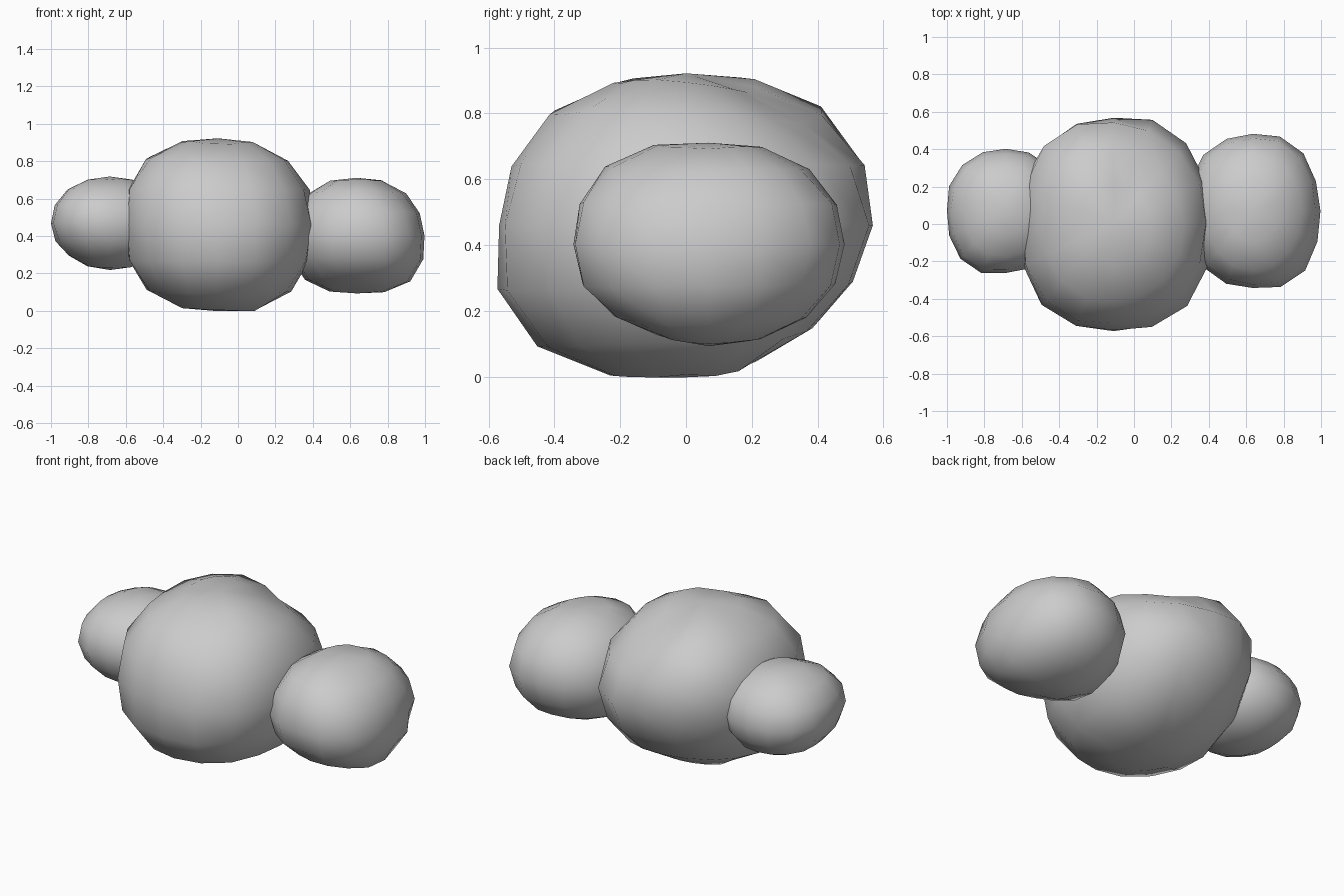
import bpy, bmesh, random
from mathutils import Vector

if "Cube" in bpy.data.objects:
    bpy.data.objects.remove(bpy.data.objects["Cube"])

random.seed(4)


def blob(name, centre, radii, power, lumps):
    """Low-poly sphere squashed to radii, slightly boxy, with broad lumps."""
    bm = bmesh.new()
    bmesh.ops.create_uvsphere(bm, u_segments=16, v_segments=8, radius=1)
    for v in bm.verts:
        d = v.co.normalized()
        r = sum(abs(c) ** power for c in d) ** (-1 / power)
        on_axis = max(abs(c) for c in d) > 0.99
        if not on_axis:
            r += random.uniform(-0.01, 0.01)
            for direction, amount in lumps:
                closeness = d.dot(Vector(direction).normalized())
                r += amount * max(0, (closeness - 0.78) / 0.22)
        v.co = Vector(c + s * r * k for c, s, k in zip(centre, radii, d))
    for f in bm.faces:
        f.smooth = True
    mesh = bpy.data.meshes.new(name)
    bm.to_mesh(mesh)
    bm.free()
    ob = bpy.data.objects.new(name, mesh)
    bpy.context.collection.objects.link(ob)
    return ob


# large middle lump
blob("middle_lump", (-0.108, 0, 0.46), (0.508, 0.568, 0.462), 2.15,
     [((1, 0, 1), 0.05), ((1, 0, -1.2), 0.07), ((-1, 0, 0.9), 0.03),
      ((-1, 0, -1), 0.02), ((0, -1, -0.9), 0.07), ((0, 1, -1), -0.06),
      ((1, -1, -0.2), 0.07), ((-1, 1, 0.2), 0.03), ((-1, -1, 0), 0.04),
      ((1, 1, 0.1), 0.06), ((-1, 1, -0.8), -0.04), ((0.5, -1, -1), 0.04),
      ((-0.6, 1, 1), 0.08), ((0.5, 0.6, 1), -0.08), ((-1, -1, 1), 0.05),
      ((-1, -1, -1), 0.05)])

# medium lump on the right
blob("right_lump", (0.635, 0.07, 0.402), (0.362, 0.412, 0.309), 2.15,
     [((1, 0, -0.9), 0.08), ((-1, 0, -0.9), 0.05), ((0, -0.9, 1), 0.05),
      ((0, -0.7, -1), -0.05), ((0.6, 1, 0), 0.04), ((0.7, -1, 0), 0.06),
      ((0, 0.4, 1), 0.02), ((1, -1, -1), 0.04)])

# small lump on the left
blob("left_lump", (-0.685, 0.07, 0.468), (0.315, 0.332, 0.25), 2.12,
     [((-0.7, -1, 0), 0.07), ((-1, 0.8, 0), 0.03), ((-1, 0, -1), -0.03),
      ((-0.8, 0, 1), -0.01), ((-0.7, -1, 0.8), 0.05)])
